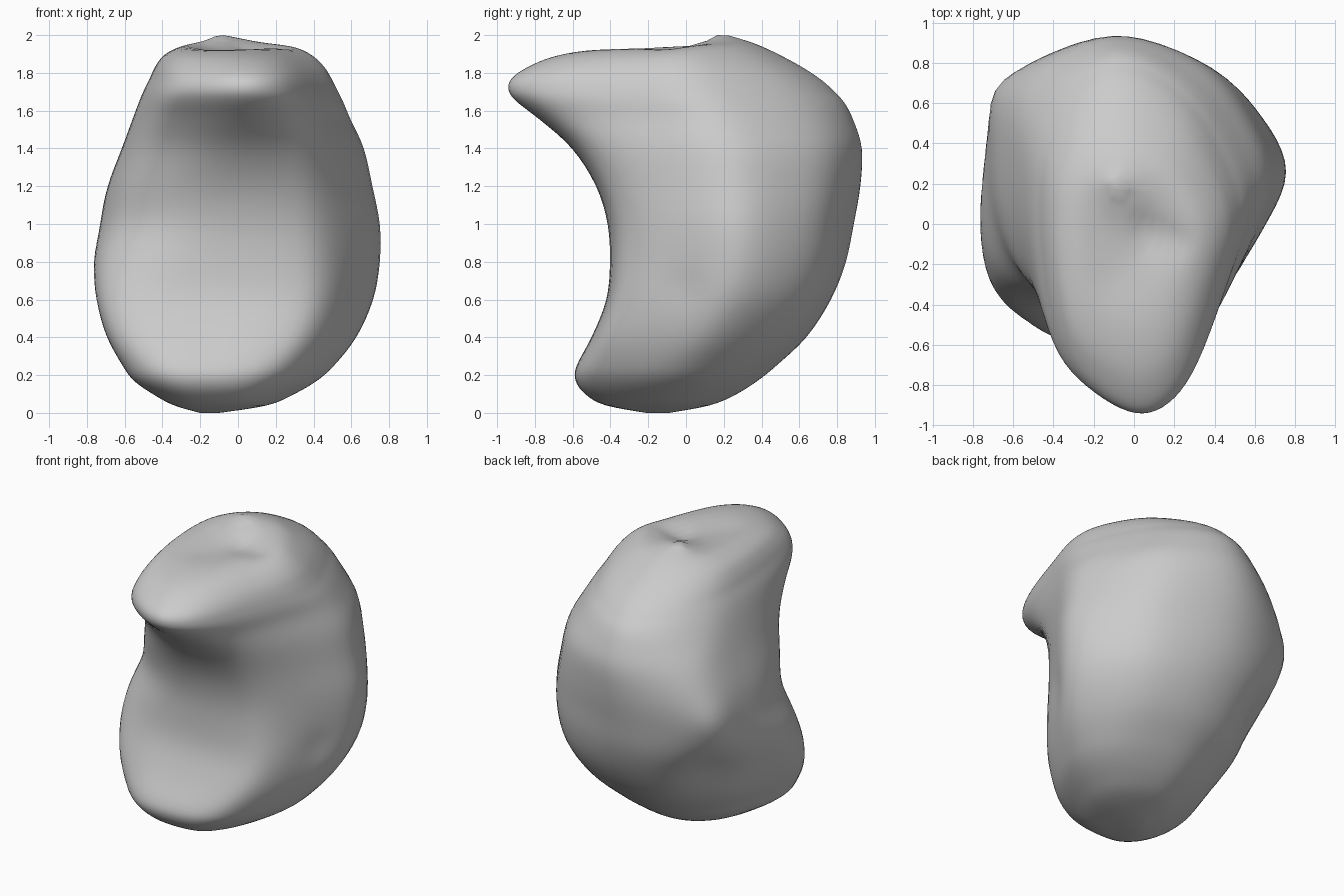
import bpy, bmesh, math
from mathutils import Vector

if "Cube" in bpy.data.objects:
    bpy.data.objects.remove(bpy.data.objects["Cube"])

# Horizontal outlines (x, y), anticlockwise from the front: base, lower lobe, waist, hooked top
BASE = [(-.17, -.58), (.08, -.55), (.25, -.43), (.39, -.21), (.45, .01), (.4, .2), (.25, .34),
        (0, .42), (-.2, .38), (-.38, .24), (-.5, .05), (-.57, -.18), (-.545, -.4), (-.39, -.55)]
LOWER = [(-.2, -.42), (.22, -.41), (.45, -.33), (.62, -.04), (.72, .23), (.6, .5), (.37, .69),
         (0, .77), (-.34, .69), (-.6, .43), (-.71, .08), (-.75, -.15), (-.69, -.33), (-.5, -.41)]
WAIST = [(-.14, -.43), (.21, -.42), (.43, -.33), (.62, -.05), (.74, .25), (.63, .52), (.4, .77),
         (-.05, .91), (-.42, .84), (-.67, .66), (-.71, .3), (-.67, .0), (-.57, -.22), (-.4, -.36)]
HOOK = [(0, -.93), (.16, -.88), (.29, -.7), (.42, -.33), (.51, .0), (.45, .28), (.25, .61),
        (-.05, .78), (-.31, .67), (-.47, .4), (-.5, .05), (-.46, -.35), (-.37, -.65), (-.2, -.83)]

# Rings from bottom to top: z at front, z at back, y front, y back, x left, x right
RINGS = [
    (.00, .00, -.21, -.09, -.20, -.10),
    (.04, .04, -.43, .13, -.34, .16),
    (.10, .10, -.535, .27, -.45, .30),
    (.17, .17, -.585, .38, -.55, .42),
    (.25, .25, -.58, .48, -.61, .51),
    (.40, .40, -.50, .64, -.695, .63),
    (.60, .60, -.42, .77, -.75, .72),
    (.80, .80, -.40, .85, -.755, .755),
    (1.0, 1.0, -.41, .89, -.73, .755),
    (1.2, 1.2, -.47, .925, -.69, .715),
    (1.4, 1.4, -.60, .935, -.615, .67),
    (1.55, 1.55, -.77, .89, -.56, .60),
    (1.65, 1.64, -.90, .845, -.525, .56),
    (1.71, 1.70, -.94, .79, -.50, .53),
    (1.77, 1.76, -.925, .725, -.47, .50),
    (1.83, 1.83, -.84, .62, -.44, .46),
    (1.89, 1.90, -.69, .49, -.39, .39),
    (1.925, 1.95, -.45, .38, -.30, .29),
    (1.92, 1.98, -.10, .29, -.20, .13),
    (1.97, 1.997, .11, .23, -.13, -.02),
]


def unit(outline):
    """Scale an outline to the unit square."""
    xs, ys = zip(*outline)
    return [Vector(((x - min(xs)) / (max(xs) - min(xs)), (y - min(ys)) / (max(ys) - min(ys))))
            for x, y in outline]


def spline(a, b, c, d, t):
    return (b * 2 + (c - a) * t + (a * 2 - b * 5 + c * 4 - d) * t * t
            + (b * 3 - a - c * 3 + d) * t ** 3) * .5


def refine(pts, steps, closed):
    """Smooth curve through the points."""
    n = len(pts)
    pick = (lambda i: pts[i % n]) if closed else (lambda i: pts[max(0, min(n - 1, i))])
    out = [spline(pick(i - 1), pick(i), pick(i + 1), pick(i + 2), k / steps)
           for i in range(n if closed else n - 1) for k in range(steps)]
    return out if closed else out + [pts[-1]]


def smooth(lo, hi, v):
    t = max(0, min(1, (v - lo) / (hi - lo)))
    return t * t * (3 - 2 * t)


base, low, mid, top = unit(BASE), unit(LOWER), unit(WAIST), unit(HOOK)

# Fit the blended outline into each ring
cage = []
for zf, zb, yf, yb, xl, xr in RINGS:
    s, a, b = smooth(.12, .5, zf), smooth(.5, 1.1, zf), smooth(1.2, 1.7, zf)
    ring = unit([o.lerp(l, s).lerp(m, a).lerp(t, b) for o, l, m, t in zip(base, low, mid, top)])
    cage.append([Vector((xl + (xr - xl) * p.x, yf + (yb - yf) * p.y, zf + (zb - zf) * p.y))
                 for p in ring])

columns = [refine(list(col), 4, False) for col in zip(*cage)]
rows = [refine(list(row), 5, True) for row in zip(*columns)]

# Small lumps and pits: centre, radius, push
DETAILS = [((.07, -.05, 1.91), .08, (0, 0, -.04)),
           ((.2, -.08, 1.9), .07, (0, 0, -.04)),
           ((-.68, .64, 1.08), .12, (-.02, .02, 0)),
           ((-.57, .52, .68), .17, (.045, -.045, 0)),
           ((.6, .0, .66), .09, (-.02, .01, 0)),
           ((-.1, -.28, 1.9), .1, (0, 0, -.015))]

bm = bmesh.new()
grid = []
for row in rows:
    line = []
    for p in row:
        q = p.copy()
        for c, r, push in DETAILS:
            q += Vector(push) * math.exp(-((p - Vector(c)).length / r) ** 2)
        q.z = max(0, q.z)
        line.append(bm.verts.new(q))
    grid.append(line)
for r0, r1 in zip(grid, grid[1:]):
    n = len(r0)
    for i in range(n):
        j = (i + 1) % n
        bm.faces.new((r0[i], r0[j], r1[j], r1[i]))
# Close both ends
for row, z, flip in ((grid[0], 0, True), (grid[-1], 2.0, False)):
    mean = sum((v.co for v in row), Vector()) / len(row)
    tip = bm.verts.new((mean.x, mean.y, z))
    for i in range(len(row)):
        j = (i + 1) % len(row)
        bm.faces.new((row[j], row[i], tip) if flip else (row[i], row[j], tip))
# Even out the spline ripples
inner = [v for line in grid[2:-2] for v in line]
for _ in range(3):
    bmesh.ops.smooth_vert(bm, verts=inner, factor=.4, use_axis_x=True, use_axis_y=True,
                          use_axis_z=True)
bmesh.ops.recalc_face_normals(bm, faces=bm.faces)
for f in bm.faces:
    f.smooth = True

mesh = bpy.data.meshes.new("curved_bone")
bm.to_mesh(mesh)
bm.free()
grey = bpy.data.materials.new("light_grey")
grey.diffuse_color = (.6, .6, .6, 1)
grey.use_nodes = True
grey.node_tree.nodes["Principled BSDF"].inputs["Base Color"].default_value = grey.diffuse_color
mesh.materials.append(grey)
bone = bpy.data.objects.new("curved_bone", mesh)
bpy.context.collection.objects.link(bone)
